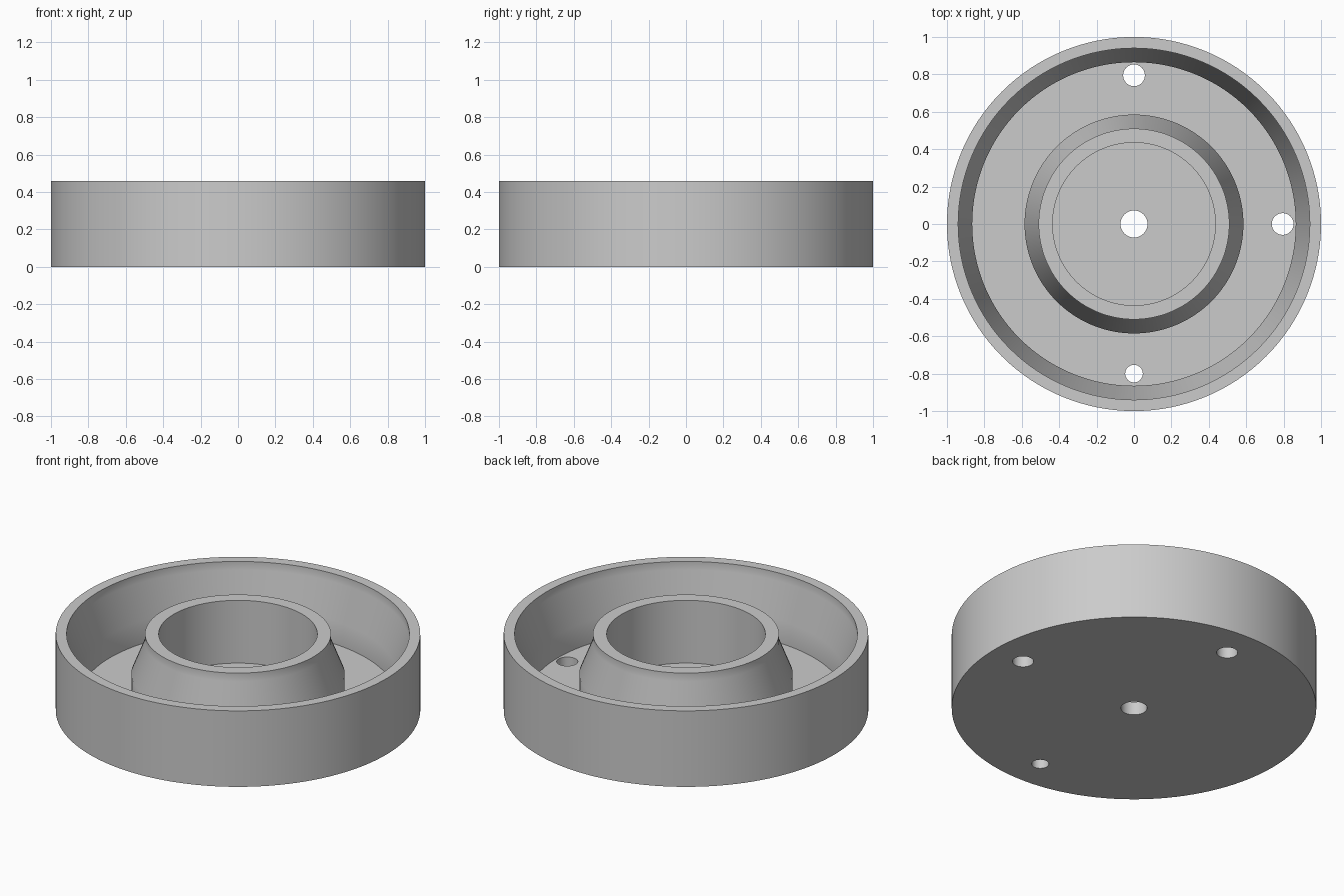
import bpy, bmesh, math

cube = bpy.data.objects.get("Cube")
if cube:
    bpy.data.objects.remove(cube, do_unlink=True)

SEGMENTS = 128
HEIGHT, FLOOR = 0.46, 0.08

grey = bpy.data.materials.new("plain grey")
grey.use_nodes = True
grey.diffuse_color = (0.6, 0.6, 0.6, 1)
grey.node_tree.nodes["Principled BSDF"].inputs["Base Color"].default_value = (0.6, 0.6, 0.6, 1)


def lathe(name, profile):
    """Revolve a closed (radius, z) outline about the z axis."""
    bm = bmesh.new()
    verts = [bm.verts.new((r, 0, z)) for r, z in profile]
    edges = [bm.edges.new((a, b)) for a, b in zip(verts, verts[1:] + verts[:1])]
    bmesh.ops.spin(bm, geom=verts + edges, axis=(0, 0, 1), cent=(0, 0, 0),
                   angle=math.tau, steps=SEGMENTS, use_merge=True)
    bmesh.ops.remove_doubles(bm, verts=bm.verts, dist=0.0001)
    bmesh.ops.recalc_face_normals(bm, faces=bm.faces)
    mesh = bpy.data.meshes.new(name)
    bm.to_mesh(mesh)
    bm.free()
    mesh.materials.append(grey)
    obj = bpy.data.objects.new(name, mesh)
    bpy.context.collection.objects.link(obj)
    return obj


def drill(body, x, y, radius):
    """Cut a round hole straight through the floor."""
    bpy.ops.mesh.primitive_cylinder_add(vertices=48, radius=radius, depth=0.4, location=(x, y, 0))
    cutter = bpy.context.object
    cutter.name = "hole_cutter"
    cutter.hide_render = True
    cutter.data.materials.append(grey)
    mod = body.modifiers.new("hole", 'BOOLEAN')
    mod.operation = 'DIFFERENCE'
    mod.solver = 'EXACT'
    mod.object = cutter
    bpy.context.view_layer.objects.active = body
    bpy.ops.object.modifier_apply(modifier=mod.name)
    bpy.data.objects.remove(cutter, do_unlink=True)


# Dish: outer wall, ring channel, tapered hub with a blind bore and centre hole
dish = lathe("round_dish", [
    (0.072, 0), (1, 0), (1, HEIGHT),
    (0.94, HEIGHT), (0.94, 0.41), (0.865, 0.22), (0.865, FLOOR),
    (0.585, FLOOR), (0.585, 0.22), (0.51, 0.41), (0.51, HEIGHT),
    (0.435, HEIGHT), (0.435, FLOOR), (0.072, FLOOR),
])

# Mounting holes in the channel floor
for x, y, radius in [(0, 0.795, 0.058), (0.795, 0, 0.058), (0, -0.8, 0.047)]:
    drill(dish, x, y, radius)

# Smooth walls, sharp rims
bpy.ops.object.select_all(action='DESELECT')
dish.select_set(True)
bpy.context.view_layer.objects.active = dish
bpy.ops.object.shade_smooth_by_angle(angle=math.radians(30))
